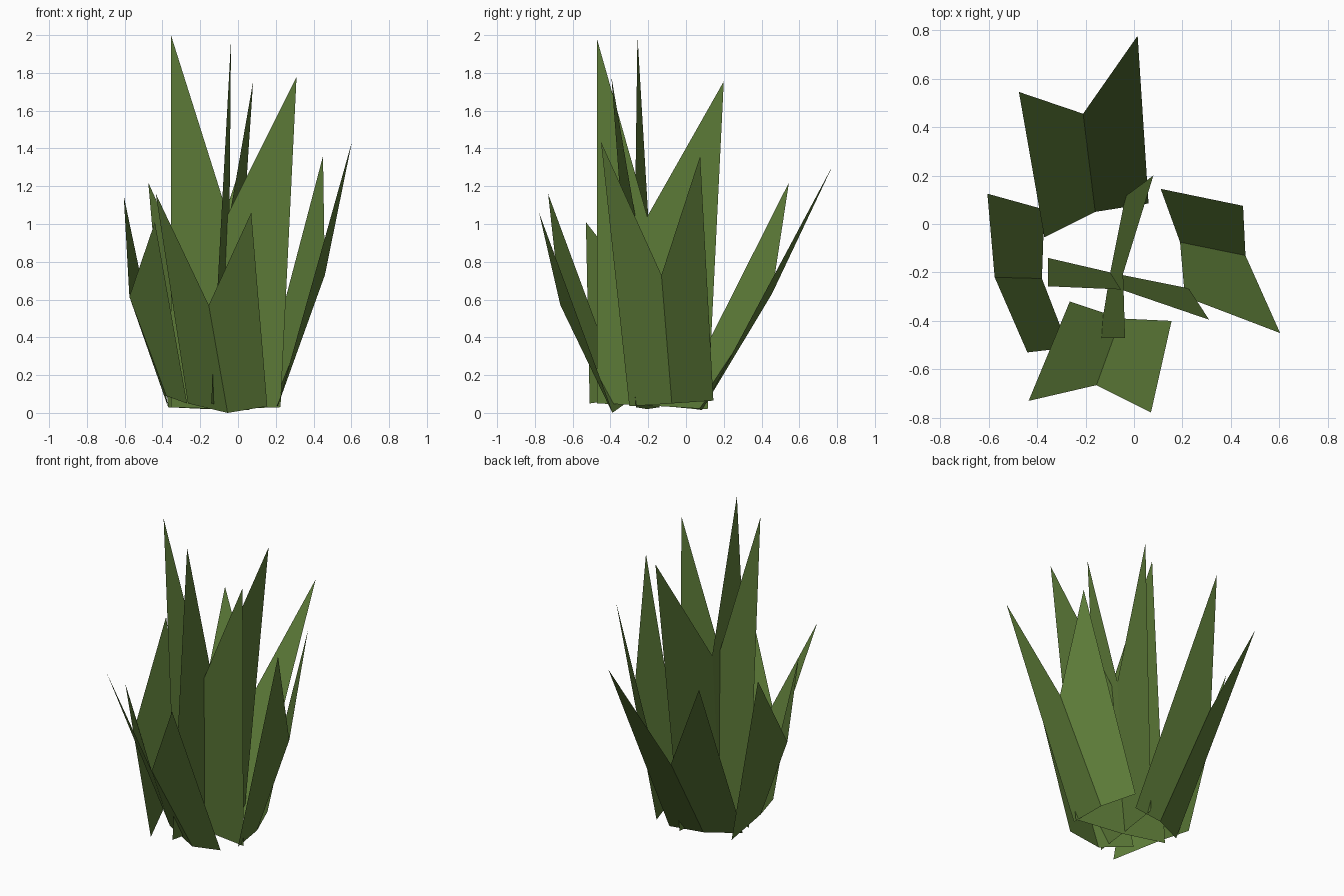
import bpy

mat = bpy.data.materials.new("leaf_green")
mat.diffuse_color = (0.11, 0.2, 0.04, 1)


def leaf_sheet(name, base, top):
    """Folded sheet: three base points, then tip, notch, tip (left to right from outside)."""
    mesh = bpy.data.meshes.new(name)
    mesh.from_pydata(base + top, [], [(0, 1, 4, 3), (1, 2, 5, 4)])
    mesh.materials.append(mat)
    obj = bpy.data.objects.new(name, mesh)
    bpy.context.collection.objects.link(obj)
    return obj


# Outer ring: four leaning sheets
leaf_sheet("front_leaves",
           [(-0.265, -0.32, 0.05), (-0.055, -0.39, 0.0), (0.155, -0.40, 0.035)],
           [(-0.435, -0.73, 1.16), (-0.155, -0.665, 0.57), (0.07, -0.778, 1.06)])
leaf_sheet("right_leaves",
           [(0.21, -0.30, 0.035), (0.19, -0.075, 0.05), (0.11, 0.145, 0.065)],
           [(0.603, -0.45, 1.435), (0.46, -0.13, 0.73), (0.45, 0.075, 1.36)])
leaf_sheet("back_leaves",
           [(0.06, 0.085, 0.015), (-0.16, 0.05, 0.02), (-0.37, -0.055, 0.03)],
           [(0.015, 0.777, 1.31), (-0.21, 0.455, 0.63), (-0.475, 0.545, 1.22)])
leaf_sheet("left_leaves",
           [(-0.37, 0.06, 0.03), (-0.38, -0.225, 0.09), (-0.27, -0.51, 0.05)],
           [(-0.605, 0.125, 1.15), (-0.575, -0.22, 0.615), (-0.44, -0.53, 1.01)])

# Inner core: two tall crossing sheets
leaf_sheet("inner_leaves_wide",
           [(-0.355, -0.14, 0.03), (-0.075, -0.205, 0.02), (0.225, -0.265, 0.03)],
           [(-0.355, -0.257, 2.0), (-0.055, -0.27, 1.05), (0.31, -0.395, 1.78)])
leaf_sheet("inner_leaves_deep",
           [(-0.142, -0.47, 0.05), (-0.10, -0.21, 0.04), (-0.035, 0.115, 0.02)],
           [(-0.037, -0.47, 1.975), (-0.045, -0.205, 1.04), (0.08, 0.2, 1.755)])
